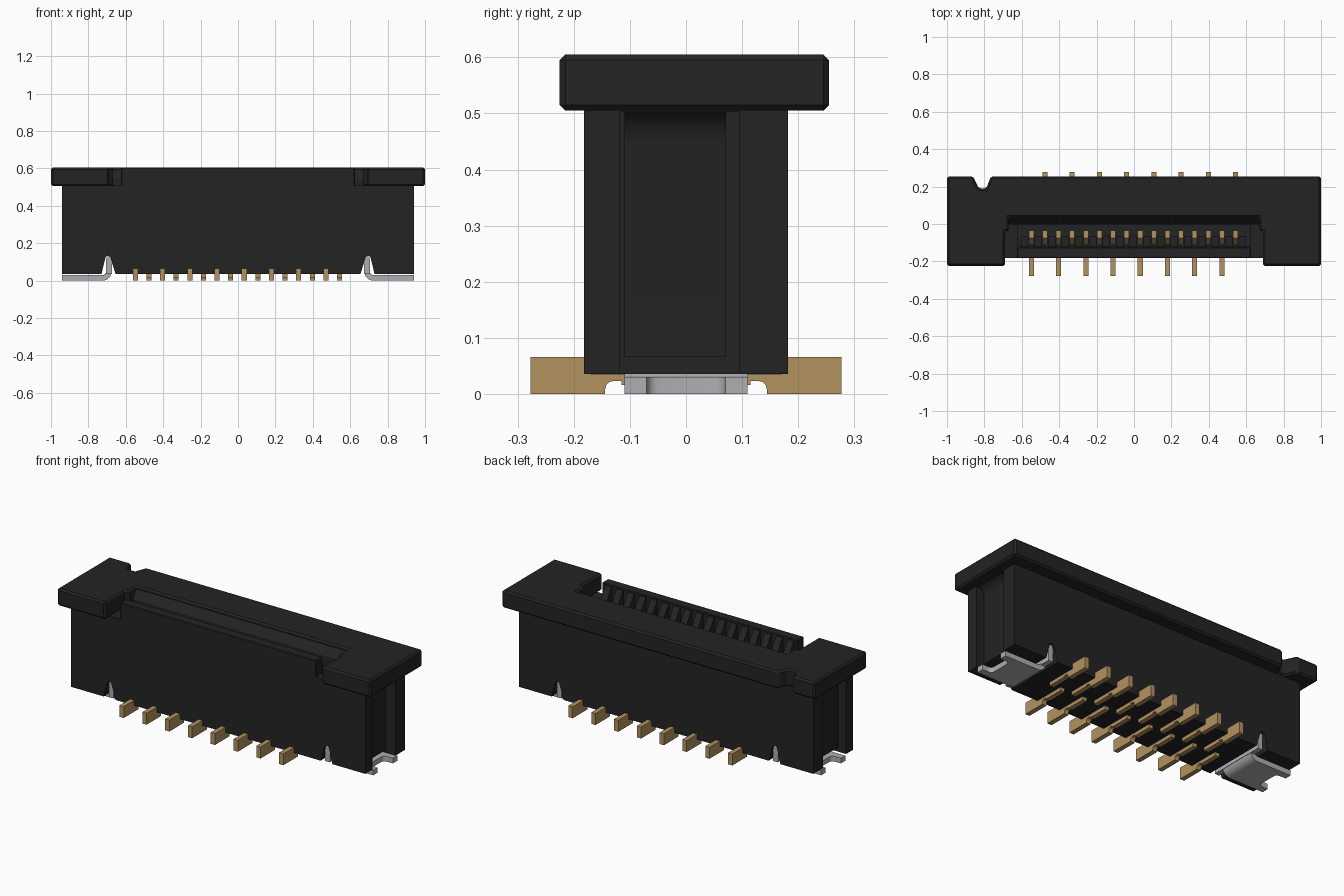
import bpy, bmesh, math
from mathutils import Vector

if "Cube" in bpy.data.objects:
    bpy.data.objects.remove(bpy.data.objects["Cube"])


def material(name, rgb):
    m = bpy.data.materials.new(name)
    m.diffuse_color = (*rgb, 1)
    m.use_nodes = True
    m.node_tree.nodes["Principled BSDF"].inputs["Base Color"].default_value = m.diffuse_color
    return m


BLACK = material("black plastic", (0.017, 0.017, 0.017))
GOLD = material("gold contact", (0.44, 0.29, 0.113))
GREY = material("grey metal", (0.43, 0.43, 0.45))


def prism(name, pts, axis, spans, mat, bevel=0.0):
    """Extrude a 2D outline along an axis, once for every (start, end) span."""
    place = {"x": lambda p, t: (t, p[0], p[1]),
             "y": lambda p, t: (p[0], t, p[1]),
             "z": lambda p, t: (p[0], p[1], t)}[axis]
    bm = bmesh.new()
    for a, b in spans:
        face = bm.faces.new([bm.verts.new(place(p, a)) for p in pts])
        out = bmesh.ops.extrude_face_region(bm, geom=[face])
        step = Vector(place((0, 0), b - a))
        bmesh.ops.translate(bm, vec=step, verts=[
            v for v in out["geom"] if isinstance(v, bmesh.types.BMVert)])
    bmesh.ops.recalc_face_normals(bm, faces=bm.faces)
    me = bpy.data.meshes.new(name)
    bm.to_mesh(me)
    bm.free()
    me.materials.append(mat)
    ob = bpy.data.objects.new(name, me)
    bpy.context.collection.objects.link(ob)
    if bevel:
        mod = ob.modifiers.new("chamfer", "BEVEL")
        mod.width, mod.segments = bevel, 1
        mod.limit_method = "ANGLE"
    return ob


def rect(a0, b0, a1, b1):
    return [(a0, b0), (a1, b0), (a1, b1), (a0, b1)]


def arc(cx, cy, r, start, end, n=5):
    return [(cx + r * math.cos(math.radians(start + (end - start) * i / n)),
             cy + r * math.sin(math.radians(start + (end - start) * i / n)))
            for i in range(n + 1)]


def mirrored(pts):
    """Complete a half outline on the +x side with its mirror image."""
    return pts + [(-x, y) for x, y in reversed(pts)]


def smooth(ob):
    bpy.ops.object.select_all(action="DESELECT")
    ob.select_set(True)
    bpy.context.view_layer.objects.active = ob
    bpy.ops.object.shade_smooth_by_angle(angle=math.radians(35))


def cut(ob, cutter):
    mod = ob.modifiers.new("cut", "BOOLEAN")
    mod.operation, mod.solver, mod.object = "DIFFERENCE", "EXACT", cutter
    cutter.hide_render = True
    cutter.hide_viewport = True


# Housing with bottom clip notches, end grooves and a deep cable slot
half = [(0.655, 0.036), (0.682, 0.125), (0.69, 0.132), (0.70, 0.132),
        (0.708, 0.125), (0.73, 0.036), (0.94, 0.036), (0.94, 0.51)]
body = prism("housing", mirrored(half), "y", [(-0.182, 0.182)], BLACK)
cut(body, prism("slot_cutter", rect(-0.62, -0.12, 0.62, 0.0), "z",
                [(0.25, 0.7)], BLACK))
cut(body, prism("groove_cutter", rect(-0.118, 0.0, 0.095, 0.503), "x",
                [(0.83, 1.1), (-1.1, -0.83)], BLACK))

# Front lip of the slot
prism("front_lip", rect(-0.182, 0.50, -0.125, 0.605), "x",
      [(-0.625, 0.625)], BLACK, 0.004)

# Locking slider: U-shaped cap with an orientation notch at the back
right = [(1.0, 0.255), (1.0, -0.225), (0.69, -0.225),
         (0.69, -0.04), (0.67, -0.04), (0.67, 0.035)]
notch = [(-1.0, 0.255), (-0.86, 0.255), (-0.83, 0.19),
         (-0.79, 0.19), (-0.765, 0.255)]
prism("slider_cap", mirrored(right)[:-1] + notch, "z",
      [(0.505, 0.605)], BLACK, 0.014)

# Sloped lead-in at the back of the slot
prism("slot_lead_in", [(0.045, 0.50), (0.045, 0.592), (0.03, 0.592),
                       (-0.002, 0.545), (-0.002, 0.50)], "x",
      [(-0.67, 0.67)], BLACK)

# Slider arms in the end grooves, flaring into the cap
for s, side in ((1, "right"), (-1, "left")):
    flare = [(s * x, z) for x, z in arc(0.955, 0.45, 0.06, 180, 90)]
    arm = prism("slider_arm_" + side,
                [(s * 0.82, 0.51), (s * 0.82, 0.066), (s * 0.895, 0.066)]
                + flare + [(s * 0.955, 0.51)], "y", [(-0.11, 0.071)], BLACK)
    smooth(arm)

# Contact pitch
PITCH, FIRST, HALF_W = 0.0728, -0.549, 0.0135
xs = [FIRST + PITCH * i for i in range(16)]


def spans(centres, half_width):
    return [(x - half_width, x + half_width) for x in centres]


# Ribs between the contacts, sloped at the top
prism("slot_ribs", [(-0.128, 0.24), (-0.128, 0.597), (-0.12, 0.597),
                    (-0.065, 0.515), (-0.065, 0.24)], "x",
      spans([FIRST + PITCH * (i - 0.5) for i in range(17)], 0.02), BLACK)

# Contact beams inside the slot
prism("contact_beams", [(-0.11, 0.24), (-0.11, 0.40), (-0.075, 0.46),
                        (-0.035, 0.46), (-0.035, 0.24)], "x",
      spans(xs, HALF_W), GOLD)

# Solder tails, alternating between front and back
tail = ([(0.277, 0.0), (0.277, 0.066), (0.0, 0.066), (0.0, 0.016),
         (0.115, 0.016), (0.115, 0.023), (0.13, 0.023)]
        + arc(0.13, 0.009, 0.014, 90, 0, 3)[1:] + [(0.144, 0.0)])
prism("back_tails", tail, "x", spans(xs[1::2], HALF_W), GOLD)
prism("front_tails", [(-y, z) for y, z in tail], "x",
      spans(xs[0::2], HALF_W), GOLD)

# Metal anchor clips: foot with a rounded end notch, bend and upright
for s, side in ((1, "right"), (-1, "left")):
    foot = [(0.725, -0.11), (0.94, -0.11), (0.94, -0.07)]
    foot += arc(0.90, -0.05, 0.02, 270, 180, 4)
    foot += arc(0.90, 0.05, 0.02, 180, 90, 4)
    foot += [(0.94, 0.07), (0.94, 0.11), (0.725, 0.11)]
    smooth(prism("clip_foot_" + side, [(s * x, y) for x, y in foot], "z",
                 [(0.0, 0.03)], GREY))
    bend = (arc(0.725, 0.05, 0.05, 180, 270, 6)
            + arc(0.725, 0.05, 0.02, 270, 180, 6))
    smooth(prism("clip_bend_" + side, [(s * x, z) for x, z in bend], "y",
                 [(-0.11, 0.11)], GREY))
    upright = [(0.675, 0.035), (0.705, 0.035)] + arc(0.69, 0.115, 0.015, 0, 180)
    smooth(prism("clip_upright_" + side, [(s * x, z) for x, z in upright], "y",
                 [(-0.17, 0.17)], GREY))
